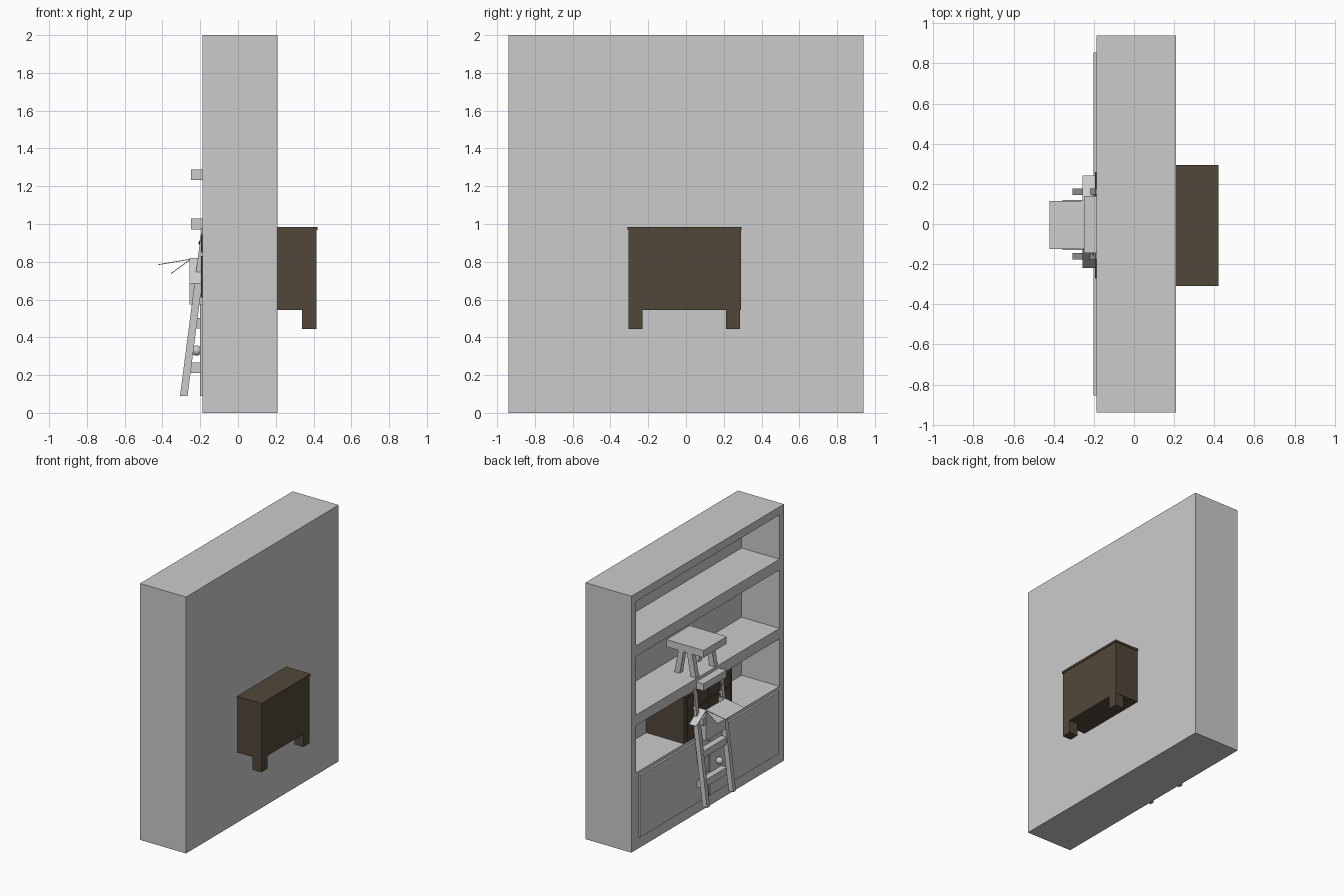
import bpy, bmesh
from mathutils import Vector

if "Cube" in bpy.data.objects:
    bpy.data.objects.remove(bpy.data.objects["Cube"])

brown = bpy.data.materials.new("dark_brown")
brown.diffuse_color = (0.085, 0.063, 0.042, 1)
brown.use_nodes = True
brown.node_tree.nodes["Principled BSDF"].inputs["Base Color"].default_value = brown.diffuse_color


def make(name, bm, mat=None):
    bmesh.ops.recalc_face_normals(bm, faces=bm.faces)
    me = bpy.data.meshes.new(name)
    bm.to_mesh(me)
    bm.free()
    ob = bpy.data.objects.new(name, me)
    bpy.context.collection.objects.link(ob)
    if mat:
        me.materials.append(mat)
    return ob


def box(name, x, y, z, mat=None):
    bm = bmesh.new()
    bmesh.ops.create_cube(bm, size=1)
    for v in bm.verts:
        v.co = [(a + b) / 2 + c * (b - a) for (a, b), c in zip((x, y, z), v.co)]
    return make(name, bm, mat)


def post(name, p, q, w, d, mat=None):
    """Sheared beam with level ends: w along x, d along y."""
    bm = bmesh.new()
    bmesh.ops.create_cube(bm, size=1)
    for v in bm.verts:
        end = Vector(q if v.co.z > 0 else p)
        v.co = end + Vector((v.co.x * w, v.co.y * d, 0))
    return make(name, bm, mat)


def flap(name, a, b, along):
    """Thin sheet from edge point a to b, swept by the vector along."""
    bm = bmesh.new()
    a, b, s = Vector(a), Vector(b), Vector(along)
    bm.faces.new([bm.verts.new(p) for p in (a, b, b + s, a + s)])
    ob = make(name, bm)
    m = ob.modifiers.new("thickness", "SOLIDIFY")
    m.thickness, m.offset = 0.004, 0
    return ob


def knob(name, loc, r, mat=None):
    bm = bmesh.new()
    bmesh.ops.create_uvsphere(bm, u_segments=12, v_segments=8, radius=r)
    for v in bm.verts:
        v.co += Vector(loc)
    ob = make(name, bm, mat)
    for p in ob.data.polygons:
        p.use_smooth = True
    return ob


# bookcase carcass with three open bays cut from the -x side
case = box("bookcase", (-0.187, 0.21), (-0.94, 0.94), (0, 2))
for z in ((0.60, 0.97), (1.052, 1.508), (1.592, 1.937)):
    cut = box("bay_cutter", (-0.3, 0.14), (-0.885, 0.885), z)
    cut.hide_render = True
    m = case.modifiers.new("bay", "BOOLEAN")
    m.object, m.operation, m.solver = cut, "DIFFERENCE", "EXACT"
    bpy.context.view_layer.objects.active = case
    bpy.ops.object.modifier_apply(modifier=m.name)
    bpy.data.objects.remove(cut)

# lower bookcase doors and knobs
for s, side in ((-1, "right"), (1, "left")):
    box(f"lower_door_{side}", (-0.202, -0.18), sorted((s * 0.006, s * 0.855)), (0.09, 0.575))
    box(f"knob_stem_{side}", (-0.22, -0.195), (s * 0.1 - 0.01, s * 0.1 + 0.01), (0.32, 0.34))
    knob(f"lower_knob_{side}", (-0.22, s * 0.1, 0.33), 0.027)

# small dark cabinet pushed through the bookcase
box("cabinet_body", (-0.185, 0.415), (-0.305, 0.29), (0.545, 0.968), brown)
box("cabinet_top", (-0.185, 0.42), (-0.31, 0.295), (0.968, 0.985), brown)
for x in (-0.18, 0.34):
    for y in (-0.305, 0.212):
        box("cabinet_leg", (x, x + 0.075), (y, y + 0.075), (0.445, 0.55), brown)
for s, side in ((-1, "right"), (1, "left")):
    y = sorted((s * 0.008 - 0.007, s * 0.265 - 0.007))
    box(f"cabinet_drawer_{side}", (-0.195, -0.18), y, (0.85, 0.945), brown)
    box(f"cabinet_door_{side}", (-0.195, -0.18), y, (0.61, 0.83), brown)
    knob(f"drawer_knob_{side}", (-0.195, s * 0.14 - 0.007, 0.90), 0.014, brown)

# leaning ladder
for s, side in ((-1, "right"), (1, "left")):
    post(f"ladder_rail_{side}", (-0.287, s * 0.161, 0.09), (-0.172, s * 0.161, 0.98), 0.04, 0.034)
for z in (0.24, 0.475, 0.73, 1.0):
    y = 0.14 if z > 0.9 else 0.15
    box("ladder_step", (-0.25, -0.18), (-y, y), (z - 0.028, z + 0.028))

# stool on the middle shelf
box("stool_seat", (-0.25, 0.07), (-0.145, 0.14), (1.232, 1.288))
for s in (-1, 1):
    for y in (-0.115, 0.115):
        post("stool_leg", (-0.087 + s * 0.07, y, 1.05), (-0.087 + s * 0.035, y, 1.24), 0.045, 0.04)

# open carton behind the ladder: four walls, base and folded flaps
t = 0.006
box("carton_front", (-0.256, -0.256 + t), (-0.125, 0.118), (0.575, 0.815))
box("carton_back", (-t, 0), (-0.125, 0.118), (0.575, 0.815))
for y in (-0.125, 0.112):
    box("carton_side", (-0.256, 0), (y, y + t), (0.575, 0.815))
box("carton_base", (-0.256, 0), (-0.125, 0.118), (0.575, 0.581))
flap("carton_flap_front", (-0.256, -0.125, 0.813), (-0.42, -0.125, 0.785), (0, 0.24, 0))
flap("carton_flap_lower", (-0.256, -0.13, 0.81), (-0.355, -0.13, 0.737), (0, 0.25, 0))
flap("carton_flap_left", (-0.257, 0.116, 0.815), (-0.257, 0.24, 0.735), (0.25, 0, 0))
flap("carton_flap_right", (-0.257, -0.123, 0.82), (-0.257, -0.218, 0.685), (0.25, 0, 0))
